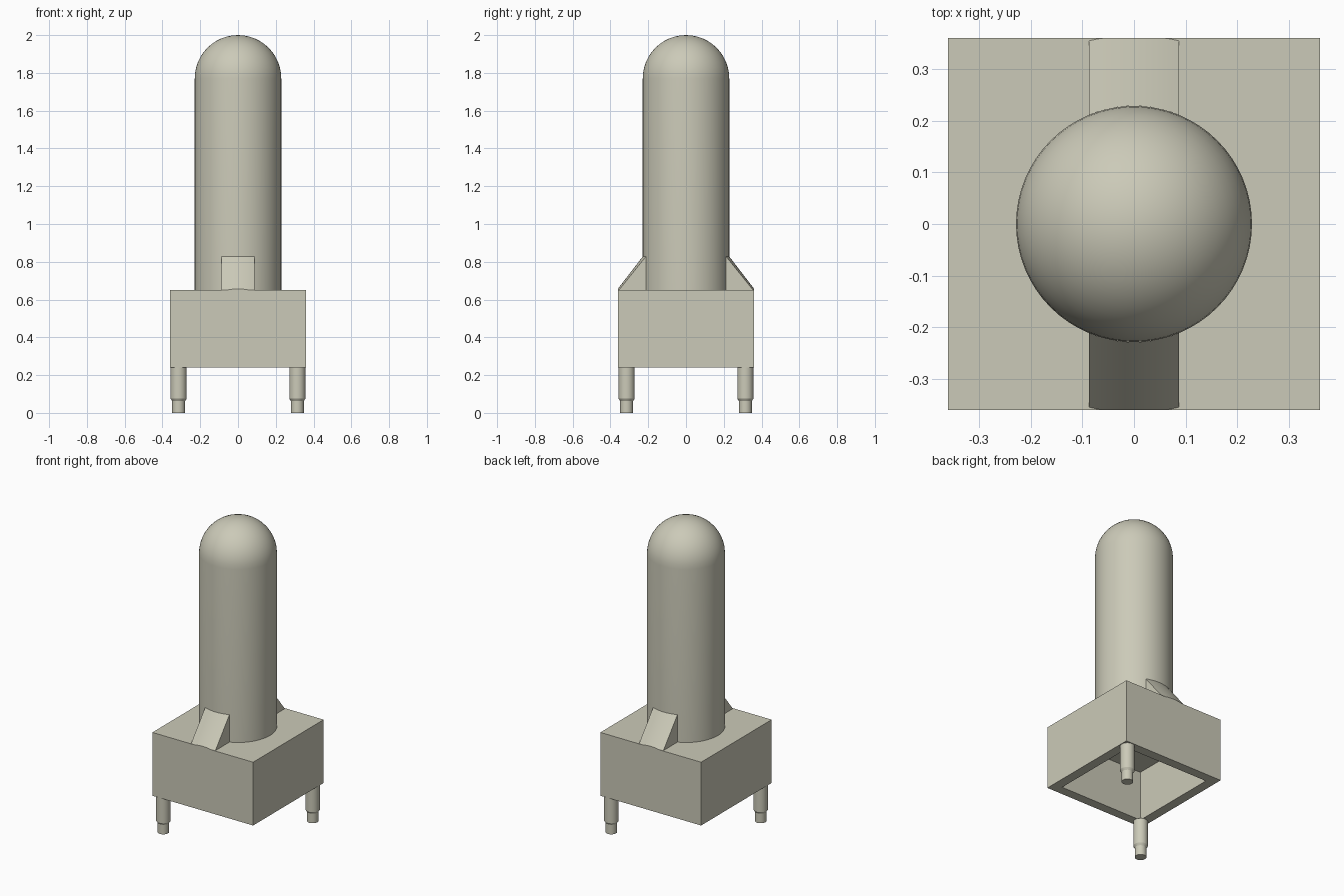
import bpy, bmesh, math

cube = bpy.data.objects.get("Cube")
if cube:
    bpy.data.objects.remove(cube, do_unlink=True)

HALF = 0.361                 # half width of the base box
Z_LOW, Z_TOP = 0.24, 0.65    # base box bottom and top
WALL = 0.087                 # wall thickness, also half the buttress width
R = 0.229                    # column radius

stone = bpy.data.materials.new("warm grey")
stone.use_nodes = True
COLOUR = (0.60, 0.59, 0.48, 1)
stone.diffuse_color = COLOUR
stone.node_tree.nodes["Principled BSDF"].inputs["Base Color"].default_value = COLOUR


def finish(name, bm, smooth=True):
    """Turn a bmesh into a named, coloured object."""
    bmesh.ops.remove_doubles(bm, verts=bm.verts, dist=1e-5)
    bmesh.ops.recalc_face_normals(bm, faces=bm.faces)
    mesh = bpy.data.meshes.new(name)
    bm.to_mesh(mesh)
    bm.free()
    mesh.materials.append(stone)
    obj = bpy.data.objects.new(name, mesh)
    bpy.context.collection.objects.link(obj)
    if smooth:
        bpy.ops.object.select_all(action='DESELECT')
        obj.select_set(True)
        bpy.context.view_layer.objects.active = obj
        bpy.ops.object.shade_smooth_by_angle(angle=math.radians(30))
    return obj


def lathe(name, profile, steps, location=(0, 0, 0)):
    """Revolve a list of (radius, z) points around the z axis."""
    bm = bmesh.new()
    verts = [bm.verts.new((r, 0, z)) for r, z in profile]
    edges = [bm.edges.new(pair) for pair in zip(verts, verts[1:])]
    bmesh.ops.spin(bm, geom=verts + edges, cent=(0, 0, 0), axis=(0, 0, 1),
                   angle=math.tau, steps=steps)
    obj = finish(name, bm)
    obj.location = location
    return obj


# Base box, hollow and open underneath
bm = bmesh.new()
bmesh.ops.create_cube(bm, size=1)
for v in bm.verts:
    v.co.x *= 2 * HALF
    v.co.y *= 2 * HALF
    v.co.z = Z_TOP if v.co.z > 0 else Z_LOW
bottom = min(bm.faces, key=lambda f: f.calc_center_median().z)
bmesh.ops.inset_region(bm, faces=[bottom], thickness=WALL)
ceiling = bmesh.ops.extrude_face_region(bm, geom=[bottom])
bmesh.ops.delete(bm, geom=[bottom], context='FACES')
for v in ceiling["geom"]:
    if isinstance(v, bmesh.types.BMVert):
        v.co.z = Z_TOP - WALL
finish("base_box", bm, smooth=False)

# Round column with a hemispherical cap
DOME_Z = 2 - R
dome = [(R * math.cos(a), DOME_Z + R * math.sin(a))
        for a in (math.radians(i * 7.5) for i in range(12))]
lathe("domed_column", [(0, Z_TOP), (R, Z_TOP)] + dome + [(0, 2)], 64)

# Stepped pins under two opposite corners
PIN = [(0, 0), (0.034, 0), (0.034, 0.062), (0.043, 0.076), (0.043, Z_LOW), (0, Z_LOW)]
for name, side in (("front_pin", -1), ("back_pin", 1)):
    offset = side * (HALF - 0.0465)
    lathe(name, PIN, 32, (offset, offset, 0))

# Sloping buttresses: cone slices, trimmed flush with the box wall
R_FOOT, Z_HEAD, N = 0.366, 0.828, 12
for name, side in (("front_buttress", -1), ("back_buttress", 1)):
    bm = bmesh.new()
    rows = []
    for i in range(N + 1):
        x = WALL * (2 * i / N - 1)
        foot = min(math.sqrt(R_FOOT ** 2 - x * x), HALF)
        rise = (R_FOOT - math.hypot(x, foot)) / (R_FOOT - R) * (Z_HEAD - Z_TOP)
        head = math.sqrt(R * R - x * x)
        section = [(head, Z_TOP), (foot, Z_TOP), (foot, Z_TOP + rise), (head, Z_HEAD)]
        rows.append([bm.verts.new((x, side * y, z)) for y, z in section])
    for a, b in zip(rows, rows[1:]):
        for k in range(4):
            j = (k + 1) % 4
            bm.faces.new((a[k], a[j], b[j], b[k]))
    bm.faces.new(rows[0])
    bm.faces.new(rows[-1])
    bmesh.ops.dissolve_degenerate(bm, dist=1e-5, edges=bm.edges)
    finish(name, bm)
